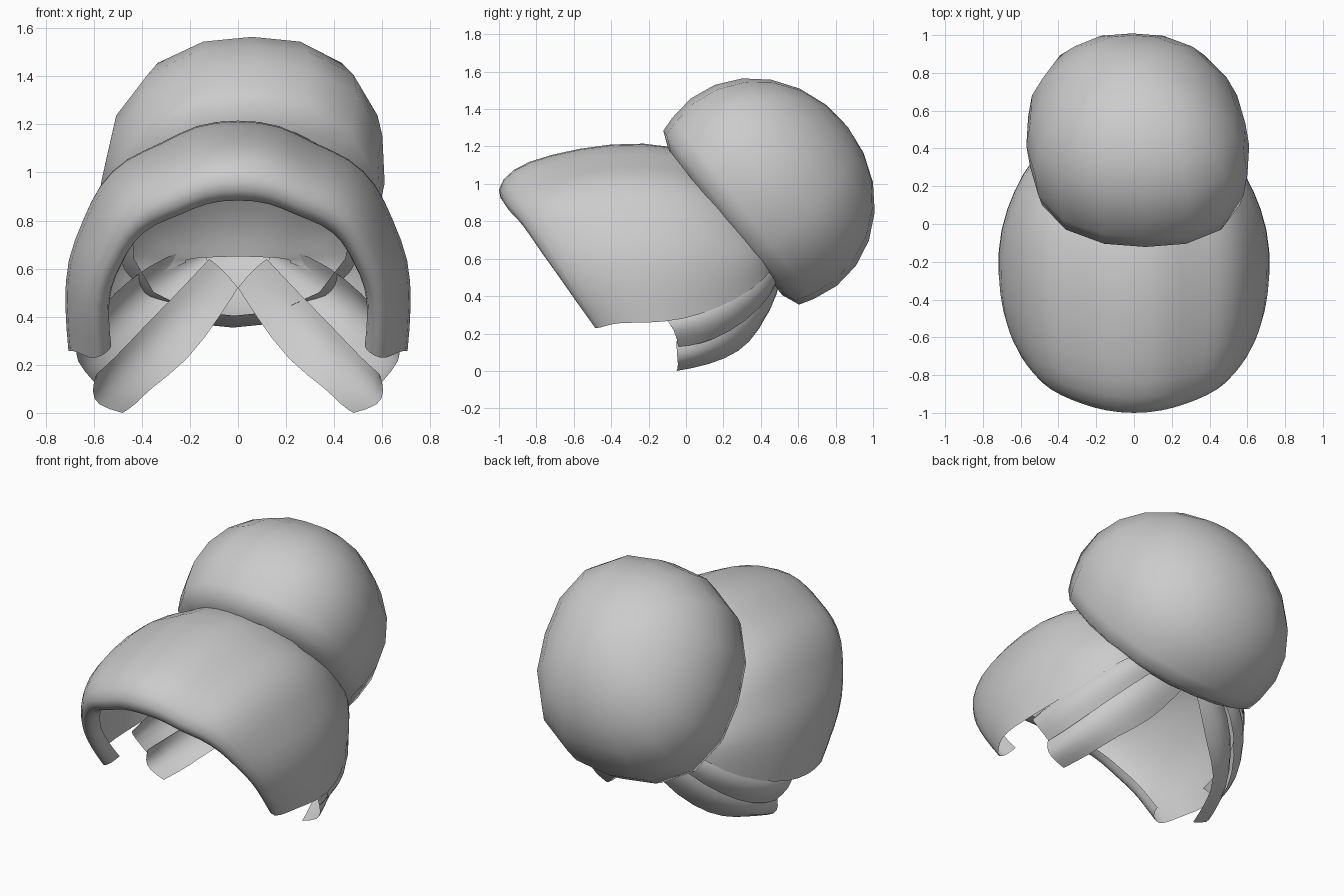
import bpy, bmesh, math
from mathutils import Matrix, Vector

if "Cube" in bpy.data.objects:
    bpy.data.objects.remove(bpy.data.objects["Cube"])


def finish(name, bm, levels=0, mirror=False):
    me = bpy.data.meshes.new(name)
    bmesh.ops.recalc_face_normals(bm, faces=bm.faces)
    bm.to_mesh(me)
    bm.free()
    for p in me.polygons:
        p.use_smooth = True
    ob = bpy.data.objects.new(name, me)
    bpy.context.collection.objects.link(ob)
    if mirror:
        m = ob.modifiers.new("mirror", 'MIRROR')
        m.merge_threshold = 0.005
    if levels:
        s = ob.modifiers.new("smooth", 'SUBSURF')
        s.levels = s.render_levels = levels
        s.boundary_smooth = 'PRESERVE_CORNERS'
    return ob


def loft(name, rows, levels=1, mirror=False):
    bm = bmesh.new()
    grid = [[bm.verts.new(p) for p in row] for row in rows]
    for a, b in zip(grid, grid[1:]):
        for i in range(len(a) - 1):
            bm.faces.new((a[i], a[i + 1], b[i + 1], b[i]))
    return finish(name, bm, levels, mirror)


# Front hair shell: arches lofted from the curled-in rim back under the bun
N = 8
A_MAX = math.radians(103)
GROOVE = {2: 0.955, 4: 1.01, 5: 0.985, 6: 1.01}    # combed ridges across the arch


def arch(w, y_top, z_top, z_mid, y_bot):
    row = []
    for i in range(-N, N + 1):
        f = abs(i) / N
        a = f * A_MAX
        k = GROOVE.get(abs(i), 1.0)
        s, c = math.sin(a), math.cos(a)
        x = w * k * s ** 0.93 * (1 if i > 0 else -1)
        z = z_mid + (z_top - z_mid) * k * math.copysign(abs(c) ** 0.93, c)
        row.append((x, y_top + (y_bot - y_top) * f ** 1.7, z))
    return row


# half width, top y, top z, widest z, bottom y
sections = [
    (0.54, -0.89, 0.89, 0.40, -0.42),
    (0.55, -0.97, 0.88, 0.38, -0.48),
    (0.61, -1.03, 0.97, 0.37, -0.50),
    (0.66, -0.94, 1.09, 0.41, -0.43),
    (0.70, -0.75, 1.16, 0.44, -0.36),
    (0.73, -0.40, 1.23, 0.45, -0.22),
    (0.715, -0.05, 1.22, 0.46, -0.02),
    (0.64, 0.18, 1.10, 0.49, 0.18),
    (0.54, 0.34, 0.92, 0.53, 0.36),
    (0.40, 0.44, 0.77, 0.60, 0.48),
    (0.22, 0.47, 0.65, 0.63, 0.50),
]
loft("front_hair", [arch(*s) for s in sections])

# Nape strands: two overlapping layers on each side, swept up to the bun
loft("upper_nape_strand", [
    [(0.62, -0.13, 0.31), (0.67, -0.11, 0.28), (0.68, -0.06, 0.22), (0.60, -0.04, 0.13)],
    [(0.62, 0.04, 0.36), (0.67, 0.05, 0.31), (0.67, 0.08, 0.23), (0.59, 0.07, 0.14)],
    [(0.58, 0.20, 0.43), (0.62, 0.22, 0.36), (0.60, 0.25, 0.28), (0.54, 0.23, 0.20)],
    [(0.45, 0.38, 0.56), (0.49, 0.41, 0.48), (0.46, 0.44, 0.41), (0.41, 0.41, 0.34)],
    [(0.29, 0.47, 0.66), (0.31, 0.50, 0.60), (0.29, 0.52, 0.54), (0.26, 0.50, 0.48)],
    [(0.15, 0.49, 0.69), (0.15, 0.51, 0.67), (0.13, 0.53, 0.65), (0.12, 0.51, 0.61)],
], mirror=True)
loft("lower_nape_strand", [
    [(0.59, -0.05, 0.16), (0.61, -0.05, 0.09), (0.59, -0.04, 0.03), (0.48, -0.05, 0.00)],
    [(0.58, 0.08, 0.17), (0.58, 0.10, 0.11), (0.53, 0.11, 0.06), (0.43, 0.12, 0.03)],
    [(0.52, 0.23, 0.22), (0.50, 0.26, 0.18), (0.45, 0.28, 0.13), (0.37, 0.29, 0.10)],
    [(0.40, 0.39, 0.35), (0.37, 0.42, 0.31), (0.31, 0.42, 0.26), (0.21, 0.39, 0.21)],
    [(0.26, 0.48, 0.49), (0.22, 0.50, 0.45), (0.16, 0.50, 0.41), (0.07, 0.49, 0.41)],
    [(0.12, 0.50, 0.64), (0.08, 0.51, 0.61), (0.04, 0.51, 0.57), (0.00, 0.50, 0.52)],
], mirror=True)

# Bun: squarish lopsided dome tilted back, its rim curling in to meet the hair
RX, RY, RZ = 0.59, 0.635, 0.57
bm = bmesh.new()
bmesh.ops.create_uvsphere(bm, u_segments=16, v_segments=12, radius=1)
for v in bm.verts:
    r = math.hypot(v.co.x, v.co.y)
    if r > 1e-4:
        c, s = abs(v.co.x) / r, abs(v.co.y) / r
        k = (c ** 2.4 + s ** 2.4) ** (-1 / 2.4)
        v.co.x *= k
        v.co.y *= k
    v.co = Vector((v.co.x * RX, v.co.y * RY, v.co.z * RZ))
bmesh.ops.bisect_plane(bm, geom=bm.verts[:] + bm.edges[:] + bm.faces[:],
                       plane_co=(0, 0, -0.14), plane_no=(0, 0, -1), clear_outer=True)
for scale, drop in ((0.96, 0.08), (0.84, 0.04)):
    rim = [e for e in bm.edges if e.is_boundary]
    out = bmesh.ops.extrude_edge_only(bm, edges=rim)["geom"]
    for v in (g for g in out if isinstance(g, bmesh.types.BMVert)):
        v.co = Vector((v.co.x * scale, v.co.y * scale, v.co.z - drop))
for v in bm.verts:
    v.co.x -= 0.07 * v.co.y
bm.transform(Matrix.Translation((0.02, 0.415, 0.955)) @ Matrix.Rotation(math.radians(-52), 4, 'X'))
finish("bun", bm)
